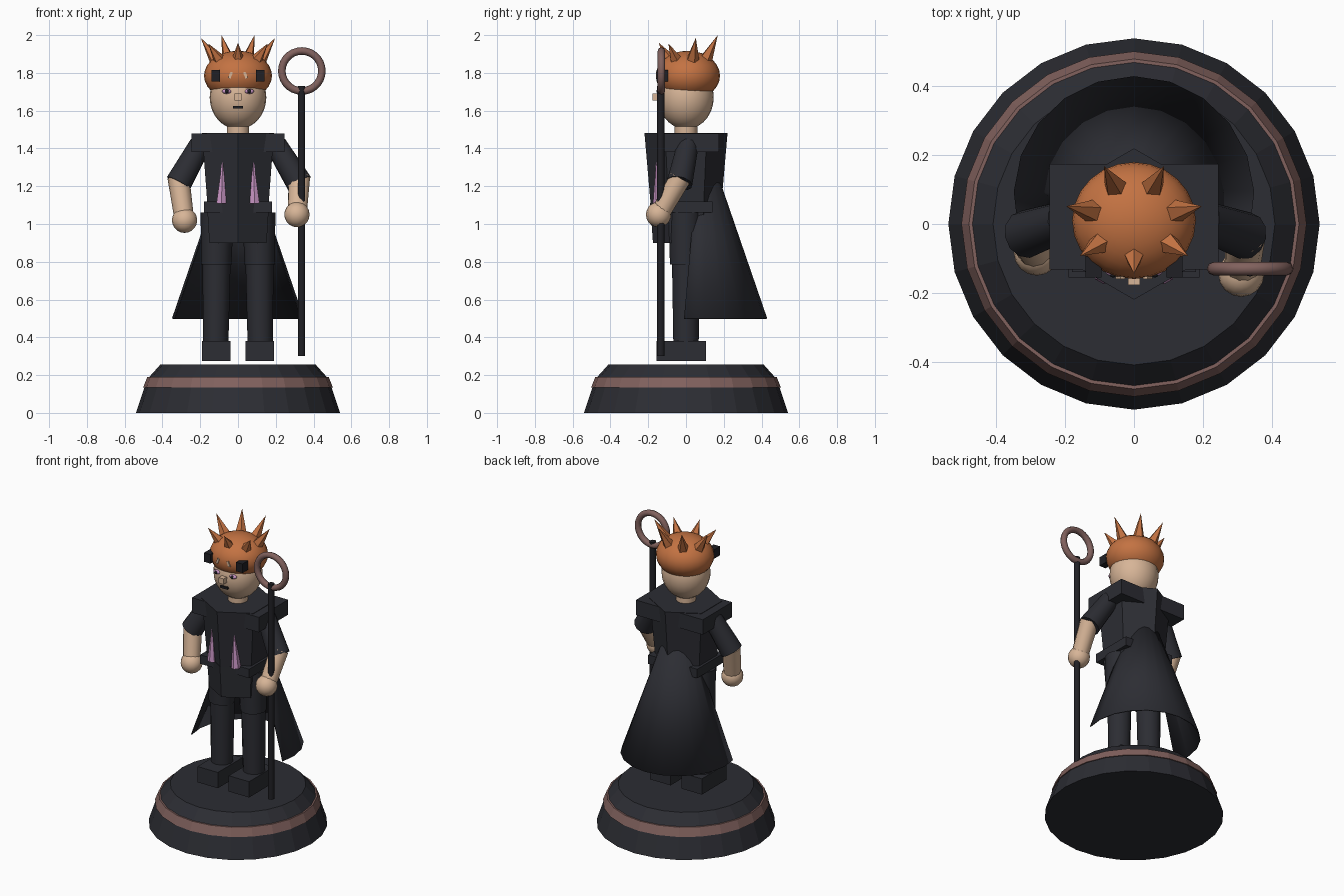
import bpy, bmesh, math
from mathutils import Vector, Matrix

if "Cube" in bpy.data.objects:
    bpy.data.objects.remove(bpy.data.objects["Cube"])


def material(name, rgb):
    m = bpy.data.materials.new(name)
    m.diffuse_color = (*rgb, 1)
    m.use_nodes = True
    m.node_tree.nodes["Principled BSDF"].inputs["Base Color"].default_value = m.diffuse_color
    return m


DARK = material("charcoal", (0.025, 0.026, 0.033))
BLACK = material("black", (0.014, 0.014, 0.018))
SKIN = material("skin", (0.68, 0.46, 0.31))
HAIR = material("orange hair", (0.55, 0.17, 0.055))
BROWN = material("dusty brown", (0.22, 0.12, 0.11))
PINK = material("pink lilac", (0.60, 0.31, 0.57))


def finish(name, bm, mat, smooth=None):
    bmesh.ops.recalc_face_normals(bm, faces=bm.faces)
    me = bpy.data.meshes.new(name)
    bm.to_mesh(me)
    bm.free()
    ob = bpy.data.objects.new(name, me)
    bpy.context.collection.objects.link(ob)
    me.materials.append(mat)
    if smooth:
        bpy.ops.object.select_all(action='DESELECT')
        ob.select_set(True)
        bpy.context.view_layer.objects.active = ob
        bpy.ops.object.shade_smooth_by_angle(angle=math.radians(smooth))
    return ob


def tube(name, a, b, ra, rb, n, mat, smooth=None):
    """Cone or cylinder running from point a to point b."""
    a, b = Vector(a), Vector(b)
    bm = bmesh.new()
    bmesh.ops.create_cone(bm, cap_ends=True, segments=n, radius1=ra, radius2=rb, depth=(b - a).length)
    turn = Vector((0, 0, 1)).rotation_difference((b - a).normalized()).to_matrix().to_4x4()
    bm.transform(Matrix.Translation((a + b) / 2) @ turn)
    return finish(name, bm, mat, smooth)


def box(name, lo, hi, mat, tilt=0):
    lo, hi = Vector(lo), Vector(hi)
    bm = bmesh.new()
    bmesh.ops.create_cube(bm, size=1)
    bm.transform(Matrix.Translation((lo + hi) / 2) @ Matrix.Rotation(tilt, 4, 'Y')
                 @ Matrix.Diagonal((*(hi - lo), 1)))
    return finish(name, bm, mat)


def ball(name, c, r, mat, u=16, v=10):
    bm = bmesh.new()
    bmesh.ops.create_uvsphere(bm, u_segments=u, v_segments=v, radius=1)
    bm.transform(Matrix.Translation(c) @ Matrix.Diagonal((*r, 1)))
    return finish(name, bm, mat, 60)


def lathe(name, profile, n, mat):
    """Closed turned solid around the z axis."""
    bm = bmesh.new()
    rings = [[bm.verts.new((r * math.sin(2 * math.pi * i / n), r * math.cos(2 * math.pi * i / n), z))
              for i in range(n)] for r, z in profile]
    for p, q in zip(rings, rings[1:]):
        for i in range(n):
            j = (i + 1) % n
            bm.faces.new((p[i], p[j], q[j], q[i]))
    bm.faces.new(rings[0])
    bm.faces.new(rings[-1])
    return finish(name, bm, mat)


# Display base with a coloured band
base = lathe("base", [(0.54, 0), (0.495, 0.135), (0.502, 0.135), (0.48, 0.19),
                      (0.47, 0.19), (0.41, 0.257)], 24, DARK)
base.data.materials.append(BROWN)
for f in base.data.polygons:
    if 0.134 < f.center.z < 0.191:
        f.material_index = 1

# Boots, legs and thighs
for s, side in ((-1, "left"), (1, "right")):
    box(side + "_boot", (s * 0.115 - 0.075, -0.155, 0.275), (s * 0.115 + 0.075, 0.105, 0.38), DARK)
    tube(side + "_leg", (s * 0.118, 0, 0.36), (s * 0.113, 0, 0.85), 0.067, 0.075, 12, DARK, 40)
    tube(side + "_thigh", (s * 0.115, -0.005, 0.785), (s * 0.11, -0.005, 1.06), 0.08, 0.088, 12, DARK, 40)

# Six-sided robe body, hips, belt and shoulder slab
tube("hips", (0, 0, 0.9), (0, 0, 1.11), 0.175, 0.19, 6, DARK)
tube("torso", (0, 0, 1.08), (0, 0, 1.483), 0.185, 0.22, 6, DARK)
box("belt", (-0.18, -0.14, 1.06), (0.18, 0.14, 1.12), DARK)
box("shoulder_slab", (-0.246, -0.133, 1.38), (0.246, 0.175, 1.48), DARK)

# Open cape flaring at the back
bm = bmesh.new()
rows = []
for z, r in ((0.5, 0.35), (1.3, 0.075)):
    rows.append([bm.verts.new((r * math.cos(t), 0.08 + r * math.sin(t), z))
                 for t in (math.radians(-15 + 17.5 * i) for i in range(13))])
for i in range(12):
    bm.faces.new((rows[0][i], rows[0][i + 1], rows[1][i + 1], rows[1][i]))
cape = finish("cape", bm, DARK, 40)
thick = cape.modifiers.new("thickness", 'SOLIDIFY')
thick.thickness = 0.006

# Pink lapels
for s in (-1, 1):
    tube("lapel", (s * 0.088, -0.145, 1.11), (s * 0.08, -0.157, 1.36), 0.03, 0, 6, PINK)

# Arms: sleeve, forearm and hand, with the right hand gripping the staff
for side, shoulder, elbow, wrist, hand in (
        ("left", (-0.2, 0.01, 1.42), (-0.315, -0.03, 1.215), (-0.285, -0.08, 1.03), (-0.283, -0.083, 1.02)),
        ("right", (0.2, 0.01, 1.42), (0.325, -0.035, 1.215), (0.314, -0.135, 1.06), (0.312, -0.145, 1.05))):
    e = Vector(elbow)
    tube(side + "_sleeve", shoulder, elbow, 0.058, 0.07, 12, DARK, 40)
    tube(side + "_forearm", e + Vector((0, 0.005, 0.03)), wrist, 0.058, 0.052, 12, SKIN, 40)
    ball(side + "_hand", hand, (0.067, 0.067, 0.067), SKIN)

# Staff with a ring on top
tube("staff", (0.337, -0.133, 0.3), (0.337, -0.133, 1.73), 0.02, 0.02, 10, BLACK, 40)
bpy.ops.mesh.primitive_torus_add(major_radius=0.106, minor_radius=0.02, major_segments=28, minor_segments=8,
                                 location=(0.338, -0.13, 1.81), rotation=(math.pi / 2, 0, 0))
ring = bpy.context.object
ring.name = "staff_ring"
ring.data.materials.append(BROWN)
bpy.ops.object.shade_smooth_by_angle(angle=math.radians(60))

# Neck and head
tube("neck", (0, 0, 1.46), (0, 0, 1.56), 0.06, 0.06, 14, SKIN, 40)
ball("head", (0, 0, 1.67), (0.15, 0.147, 0.168), SKIN, 24, 14)
box("nose", (-0.018, -0.178, 1.655), (0.018, -0.13, 1.692), SKIN)
box("mouth", (-0.026, -0.15, 1.611), (0.026, -0.12, 1.626), BLACK)

# Hair cap with seven pointed tufts
ball("hair_cap", (0, 0.01, 1.785), (0.18, 0.17, 0.132), HAIR, 24, 14)
tips = [(0, -0.145, 1.96)]
for s in (-1, 1):
    tips += [(s * 0.157, -0.093, 1.955), (s * 0.197, 0.052, 1.985), (s * 0.087, 0.168, 2.0)]
for x, y, z in tips:
    tube("hair_spike", (x * 0.5, 0.01 + (y - 0.01) * 0.5, 1.84), (x, y, z), 0.045, 0, 5, HAIR)

# Eyes and forehead pieces on both sides
for s in (-1, 1):
    ball("eye", (s * 0.06, -0.136, 1.702), (0.025, 0.016, 0.013), PINK, 12, 8)
    ball("pupil", (s * 0.06, -0.148, 1.703), (0.011, 0.008, 0.011), BLACK, 8, 6)
    box("forehead_stud", (s * 0.118 - 0.023, -0.155, 1.755), (s * 0.118 + 0.023, -0.095, 1.815), BLACK)
    box("forehead_mark", (s * 0.04 - 0.007, -0.16, 1.77), (s * 0.04 + 0.007, -0.145, 1.805), SKIN, s * -0.4)
